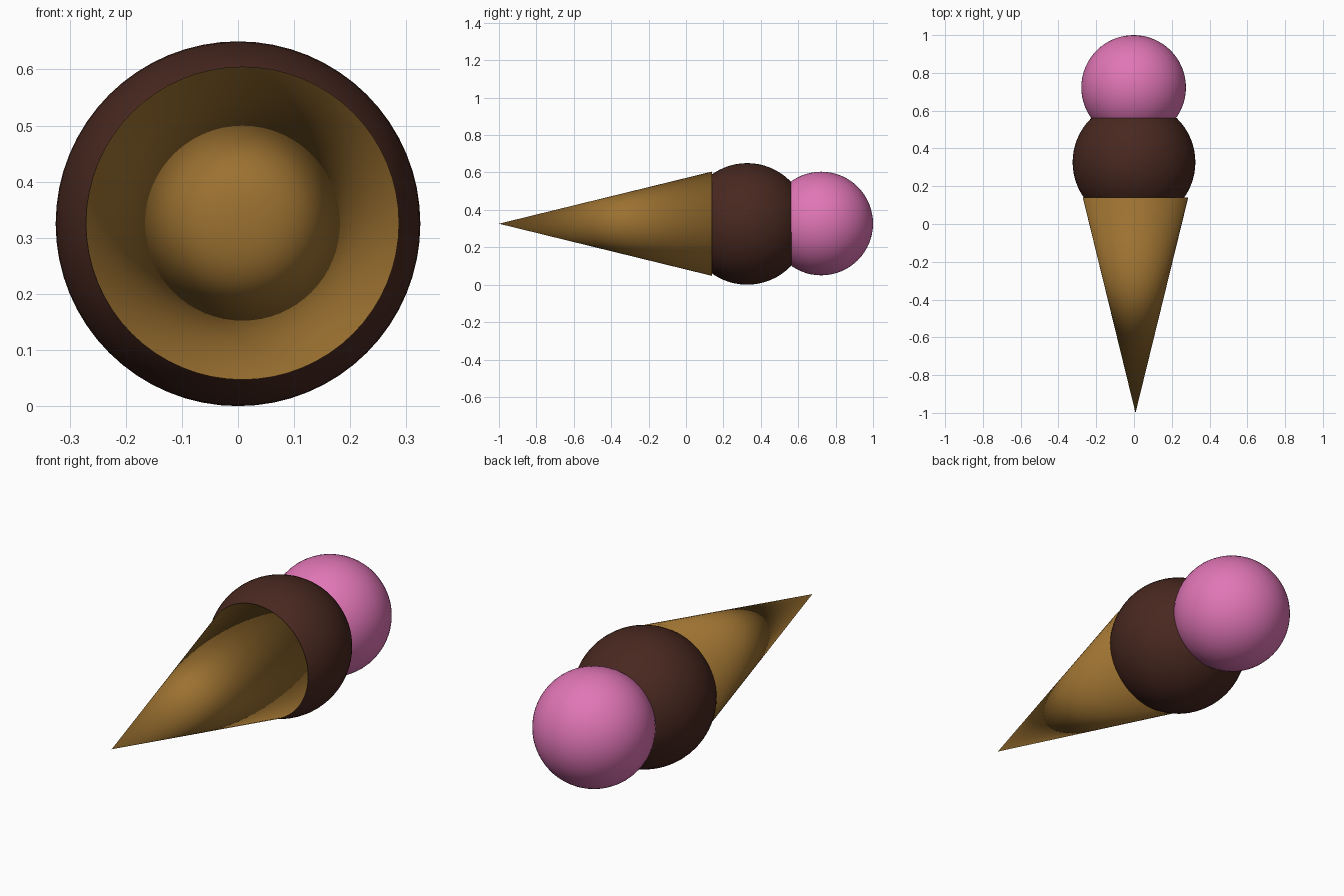
import bpy
import bmesh
from math import cos, sin, pi, radians
from mathutils import Matrix

if "Cube" in bpy.data.objects:
    bpy.data.objects.remove(bpy.data.objects["Cube"])


def finish(bm, name, color):
    """Turn a bmesh into a smooth coloured object."""
    bmesh.ops.recalc_face_normals(bm, faces=bm.faces)
    for f in bm.faces:
        f.smooth = True
    mesh = bpy.data.meshes.new(name)
    bm.to_mesh(mesh)
    bm.free()
    mat = bpy.data.materials.new(name + "_color")
    mat.diffuse_color = (*color, 1)
    mat.use_nodes = True
    mat.node_tree.nodes["Principled BSDF"].inputs["Base Color"].default_value = mat.diffuse_color
    mesh.materials.append(mat)
    obj = bpy.data.objects.new(name, mesh)
    bpy.context.collection.objects.link(obj)
    return obj


def scoop(name, center, radius, color):
    bm = bmesh.new()
    m = Matrix.Translation(center) @ Matrix.Rotation(radians(-90), 4, 'X')
    bmesh.ops.create_uvsphere(bm, u_segments=64, v_segments=32,
                              radius=radius, matrix=m)
    return finish(bm, name, color)


def wafer_cone(name, center, radius, tip_y, rim_y, color, sides=64):
    # Rim and cap share smooth normals, as do all sides at the tip
    bm = bmesh.new()
    cx, cz = center
    rim = [bm.verts.new((cx + radius * cos(2 * pi * i / sides), rim_y,
                         cz + radius * sin(2 * pi * i / sides)))
           for i in range(sides)]
    tip = bm.verts.new((cx, tip_y, cz))
    bm.faces.new(rim)
    for i in range(sides):
        bm.faces.new((rim[i], rim[(i + 1) % sides], tip))
    return finish(bm, name, color)


# Wafer cone lying on its side, tip towards the front
wafer_cone("wafer_cone", (0.008, 0.326), 0.279, -1.0, 0.14, (0.33, 0.165, 0.03))

# Two stacked scoops
scoop("chocolate_scoop", (0, 0.327, 0.325), 0.325, (0.065, 0.021, 0.014))
scoop("strawberry_scoop", (-0.002, 0.723, 0.327), 0.277, (0.75, 0.18, 0.47))
